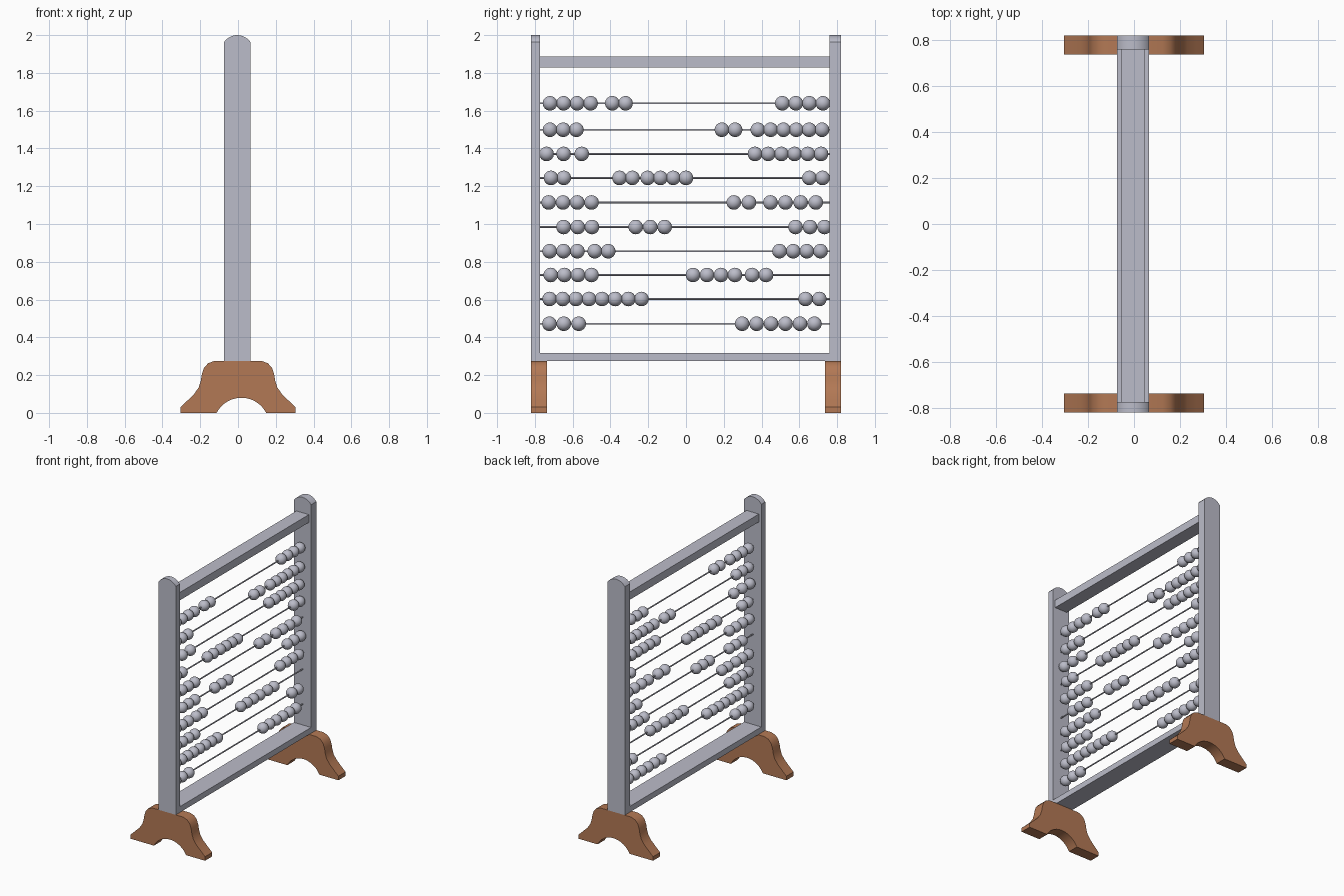
import bpy, bmesh, math
from mathutils import Matrix, Vector

if "Cube" in bpy.data.objects:
    bpy.data.objects.remove(bpy.data.objects["Cube"])

CX = -0.004  # frame centre in x


def material(name, rgb):
    m = bpy.data.materials.new(name)
    m.diffuse_color = (*rgb, 1)
    m.use_nodes = True
    m.node_tree.nodes["Principled BSDF"].inputs["Base Color"].default_value = m.diffuse_color
    return m


grey = material("pale grey", (0.50, 0.505, 0.585))
wood = material("warm brown wood", (0.45, 0.19, 0.09))


def finish(name, bm, mat, smooth=True):
    bmesh.ops.recalc_face_normals(bm, faces=bm.faces)
    me = bpy.data.meshes.new(name)
    bm.to_mesh(me)
    bm.free()
    me.materials.append(mat)
    ob = bpy.data.objects.new(name, me)
    bpy.context.collection.objects.link(ob)
    if smooth:
        bpy.ops.object.select_all(action='DESELECT')
        ob.select_set(True)
        bpy.context.view_layer.objects.active = ob
        bpy.ops.object.shade_smooth_by_angle(angle=math.radians(35))
    return ob


def slab(name, outline, y0, y1, mat):
    """Extrude an x-z outline from y0 to y1."""
    bm = bmesh.new()
    face = bm.faces.new([bm.verts.new((x, y0, z)) for x, z in outline])
    ext = bmesh.ops.extrude_face_region(bm, geom=[face])["geom"]
    bmesh.ops.translate(bm, vec=(0, y1 - y0, 0),
                        verts=[v for v in ext if isinstance(v, bmesh.types.BMVert)])
    return finish(name, bm, mat)


def rect(x0, x1, z0, z1):
    return [(x0, z0), (x1, z0), (x1, z1), (x0, z1)]


def arc(cx, cz, half, rise, n):
    """Circular arc, right to left, over a chord of the given half width."""
    r = (half**2 + rise**2) / (2 * rise)
    a = math.asin(half / r)
    return [(cx + r * math.sin(a - 2 * a * i / n),
             cz + rise - r + r * math.cos(a - 2 * a * i / n)) for i in range(n + 1)]


# Feet: flared profile with an arch cut out underneath
side = [(0.305, 0), (0.305, 0.03), (0.27, 0.063), (0.232, 0.1), (0.208, 0.135),
        (0.197, 0.17), (0.191, 0.205), (0.18, 0.238), (0.158, 0.263), (0.125, 0.275)]
foot = side + [(-x, z) for x, z in reversed(side)] + arc(0.018, 0, 0.131, 0.08, 20)[::-1]
slab("left_foot", foot, -0.82, -0.737, wood)
slab("right_foot", foot, 0.737, 0.82, wood)

# Posts with rounded tops
post = [(CX - 0.07, 0.275), (CX + 0.07, 0.275)] + arc(CX, 1.963, 0.07, 0.037, 14)
slab("left_post", post, -0.82, -0.774, grey)
slab("right_post", post, 0.759, 0.82, grey)

# Cross beams
slab("top_beam", rect(CX - 0.05, CX + 0.052, 1.828, 1.886), -0.774, 0.759, grey)
slab("bottom_beam", rect(CX - 0.07, CX + 0.07, 0.275, 0.318), -0.774, 0.759, grey)

# Rows, top to bottom: rod height, then bead groups (first y, last y, count)
rows = [
    (1.639, [(-.72, -.505, 4), (-.39, -.32, 2), (.51, .725, 4)]),
    (1.499, [(-.72, -.58, 3), (.19, .26, 2), (.38, .72, 6)]),
    (1.371, [(-.738, -.738, 1), (-.648, -.648, 1), (-.552, -.552, 1), (.365, .715, 6)]),
    (1.244, [(-.715, -.647, 2), (-.352, -.284, 2), (-.203, 0, 4), (.653, .723, 2)]),
    (1.114, [(-.727, -.5, 4), (.253, .333, 2), (.447, .687, 4)]),
    (0.984, [(-.648, -.498, 3), (-.266, -.113, 3), (.58, .733, 3)]),
    (0.856, [(-.722, -.575, 3), (-.483, -.412, 2), (.495, .712, 4)]),
    (0.730, [(-.716, -.5, 4), (.037, .259, 4), (.35, .424, 2)]),
    (0.603, [(-.722, -.236, 8), (.633, .706, 2)]),
    (0.472, [(-.723, -.647, 2), (-.568, -.568, 1), (.297, .68, 6)]),
]
for i, (z, groups) in enumerate(rows, 1):
    # Rod between the posts
    bm = bmesh.new()
    bmesh.ops.create_cone(bm, cap_ends=True, segments=12, radius1=0.005, radius2=0.005,
                          depth=1.56, matrix=Matrix.Translation((CX, -0.007, z))
                          @ Matrix.Rotation(math.pi / 2, 4, 'X'))
    finish(f"rod_{i}", bm, grey)
    # Beads threaded on the rod
    bm = bmesh.new()
    turn = Matrix.Rotation(math.pi / 2, 4, 'X')
    for a, b, n in groups:
        for k in range(n):
            y = a + (b - a) * k / max(n - 1, 1)
            bmesh.ops.create_uvsphere(bm, u_segments=24, v_segments=14, radius=0.0385,
                                      matrix=Matrix.Translation((CX, y, z)) @ turn)
    finish(f"beads_{i}", bm, grey)
